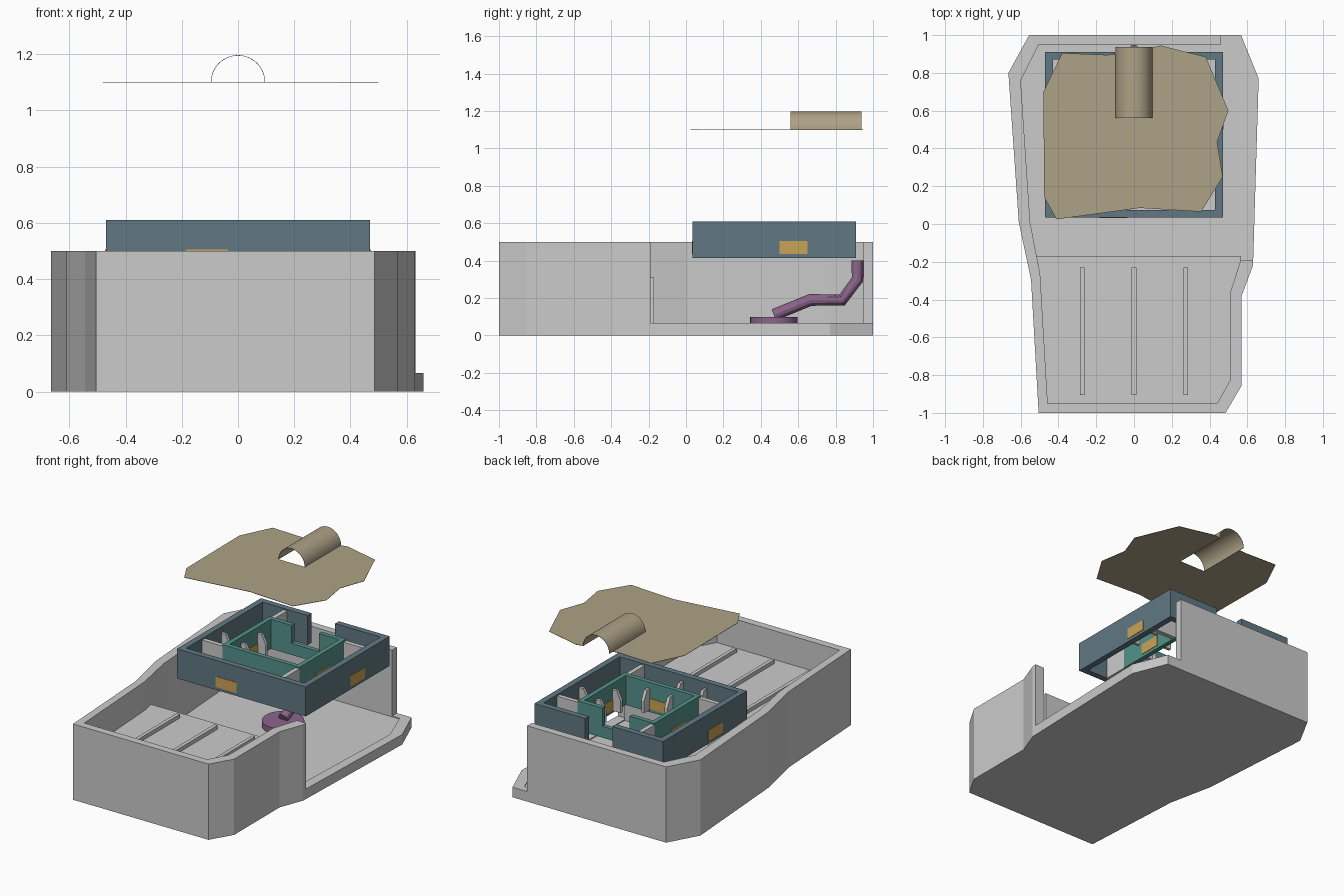
import bpy, bmesh, math
from mathutils import Matrix, Vector

if "Cube" in bpy.data.objects:
    bpy.data.objects.remove(bpy.data.objects["Cube"])


def material(name, rgb):
    m = bpy.data.materials.new(name)
    m.diffuse_color = (*rgb, 1)
    m.use_nodes = True
    m.node_tree.nodes["Principled BSDF"].inputs["Base Color"].default_value = m.diffuse_color
    return m


BLUE = material("slate_blue", (0.12, 0.19, 0.23))
TEAL = material("teal", (0.09, 0.29, 0.26))
AMBER = material("amber", (0.60, 0.37, 0.09))
TAN = material("tan", (0.42, 0.36, 0.24))
PLUM = material("plum", (0.26, 0.13, 0.26))


def finish(name, bm, mat=None):
    bmesh.ops.recalc_face_normals(bm, faces=bm.faces)
    me = bpy.data.meshes.new(name)
    bm.to_mesh(me)
    bm.free()
    ob = bpy.data.objects.new(name, me)
    bpy.context.collection.objects.link(ob)
    if mat:
        me.materials.append(mat)
    return ob


def prism(name, outline, z0, z1, mat=None):
    """Extrude a plan outline from z0 up to z1."""
    bm = bmesh.new()
    f = bm.faces.new([bm.verts.new((x, y, z0)) for x, y in outline])
    top = bmesh.ops.extrude_face_region(bm, geom=[f])
    verts = [v for v in top["geom"] if isinstance(v, bmesh.types.BMVert)]
    bmesh.ops.translate(bm, verts=verts, vec=(0, 0, z1 - z0))
    return finish(name, bm, mat)


def box(name, x0, x1, y0, y1, z0, z1, mat=None):
    return prism(name, [(x0, y0), (x1, y0), (x1, y1), (x0, y1)], z0, z1, mat)


# Tray: floor, open wall, low lip where the wall is cut away
outer_left = [(0.46, 1), (-0.555, 1), (-0.665, 0.80), (-0.61, 0.01), (-0.545, -0.295),
              (-0.505, -1), (0.485, -1), (0.57, -0.855), (0.57, -0.38), (0.63, -0.22), (0.631, -0.19)]
inner_left = [(0.46, 0.95), (-0.505, 0.95), (-0.60, 0.76), (-0.55, 0.01), (-0.497, -0.265),
              (-0.457, -0.95), (0.44, -0.95), (0.51, -0.825), (0.51, -0.36), (0.565, -0.19)]
outer_right = [(0.66, 0.77), (0.567, 1)]
inner_right = [(0.60, 0.725), (0.515, 0.95)]
prism("tray_floor", outer_left + outer_right, 0, 0.06)
prism("tray_wall", outer_left + inner_left[::-1], 0.06, 0.5)
prism("tray_lip", [(0.631, -0.19)] + outer_right + [(0.46, 1), (0.46, 0.95)]
      + inner_right[::-1] + [(0.565, -0.19)], 0.06, 0.066)

# Raised front deck with ribs
prism("front_deck", [(-0.515, -0.17)] + inner_left[4:9] + [(0.565, -0.19), (0.567, -0.17)], 0.06, 0.31)
for i in (-1, 0, 1):
    box("deck_rib", i * 0.275 - 0.012, i * 0.275 + 0.012, -0.905, -0.23, 0.30, 0.335)


# Two nested room frames, open at the back
def room(name, x, y0, y1, t, gap, mat):
    prism(name, [(gap, y1), (x, y1), (x, y0), (-x, y0), (-x, y1), (-gap, y1), (-gap, y1 - t),
                 (t - x, y1 - t), (t - x, y0 + t), (x - t, y0 + t), (x - t, y1 - t), (gap, y1 - t)],
          0.415, 0.61, mat)


room("outer_room", 0.47, 0.035, 0.91, 0.04, 0.10, BLUE)
room("inner_room", 0.28, 0.24, 0.73, 0.03, 0.10, TEAL)
box("inner_room_sill", -0.10, 0.10, 0.70, 0.73, 0.415, 0.49, TEAL)

# Tie beams laid out as a pinwheel
box("tie_beam_front", 0.25, 0.28, 0.075, 0.24, 0.415, 0.60)
box("tie_beam_back", -0.28, -0.25, 0.73, 0.87, 0.415, 0.60)
box("tie_beam_right", 0.28, 0.43, 0.70, 0.73, 0.415, 0.60)
box("tie_beam_left", -0.43, -0.28, 0.24, 0.27, 0.415, 0.60)


# Hatches: amber panel through the wall, tapered cheeks on the inside
def hatch(x, y, turn, t):
    """x, y is on the outer wall face; local +y points into the room."""
    place = Matrix.Translation((x, y, 0)) @ Matrix.Rotation(turn, 4, "Z")
    parts = [box("hatch_panel", -0.075, 0.075, -0.003, t + 0.003, 0.435, 0.505, AMBER)]
    side = [(t, 0.43), (t + 0.06, 0.43), (t + 0.06, 0.51), (t + 0.03, 0.57), (t, 0.57)]
    for s in (-1, 1):
        bm = bmesh.new()
        f = bm.faces.new([bm.verts.new((s * 0.085 - 0.01, a, b)) for a, b in side])
        ext = bmesh.ops.extrude_face_region(bm, geom=[f])
        bmesh.ops.translate(bm, vec=(0.02, 0, 0),
                            verts=[v for v in ext["geom"] if isinstance(v, bmesh.types.BMVert)])
        parts.append(finish("hatch_cheek", bm))
    for p in parts:
        p.data.transform(place)


Q = math.pi / 2
for x, y, turn, t in [(-0.11, 0.035, 0, 0.04), (0.47, 0.575, Q, 0.04), (-0.47, 0.365, -Q, 0.04),
                      (0.0, 0.24, 0, 0.03), (0.28, 0.485, Q, 0.03), (-0.28, 0.485, -Q, 0.03)]:
    hatch(x, y, turn, t)

# Drain disc and bent pipe
bm = bmesh.new()
bmesh.ops.create_cone(bm, cap_ends=True, segments=32, radius1=0.127, radius2=0.127, depth=0.04,
                      matrix=Matrix.Translation((0, 0.47, 0.08)))
disc = finish("drain_disc", bm, PLUM)

path = [(0.47, 0.11), (0.665, 0.19), (0.835, 0.19), (0.917, 0.30), (0.917, 0.40)]
cu = bpy.data.curves.new("bent_pipe", "CURVE")
cu.dimensions = "3D"
cu.bevel_depth = 0.032
cu.bevel_resolution = 4
cu.use_fill_caps = True
sp = cu.splines.new("POLY")
sp.points.add(len(path) - 1)
for p, (y, z) in zip(sp.points, path):
    p.co = (0, y, z, 1)
pipe = bpy.data.objects.new("bent_pipe", cu)
bpy.context.collection.objects.link(pipe)
cu.materials.append(PLUM)

# Floating cover sheet with a slot under its barrel vault
sheet = [(-0.38, 0.905), (-0.14, 0.895), (-0.097, 0.90), (-0.097, 0.56), (0.097, 0.56), (0.097, 0.935),
         (0.14, 0.945), (0.38, 0.885), (0.50, 0.60), (0.44, 0.435), (0.47, 0.25), (0.355, 0.065),
         (0.03, 0.085), (-0.41, 0.025), (-0.475, 0.14), (-0.48, 0.70)]
prism("cover_sheet", sheet, 1.099, 1.101, TAN)

N = 20
arc = [(r * math.cos(math.pi * i / N), 1.10 + r * math.sin(math.pi * i / N))
       for r, steps in ((0.097, range(N + 1)), (0.095, range(N, -1, -1))) for i in steps]
bm = bmesh.new()
rings = [[bm.verts.new((x, y, z)) for x, z in arc] for y in (0.56, 0.937)]
n = len(arc)
for i in range(n):
    j = (i + 1) % n
    bm.faces.new((rings[0][i], rings[0][j], rings[1][j], rings[1][i]))
for r in rings:
    for i in range(N):
        bm.faces.new((r[i], r[i + 1], r[n - 2 - i], r[n - 1 - i]))
vault = finish("cover_vault", bm, TAN)

# Smooth the round parts
bpy.ops.object.select_all(action="DESELECT")
for ob in (pipe, disc, vault):
    ob.select_set(True)
bpy.context.view_layer.objects.active = pipe
bpy.ops.object.convert(target="MESH")
bpy.ops.object.shade_smooth_by_angle(angle=math.radians(30))
